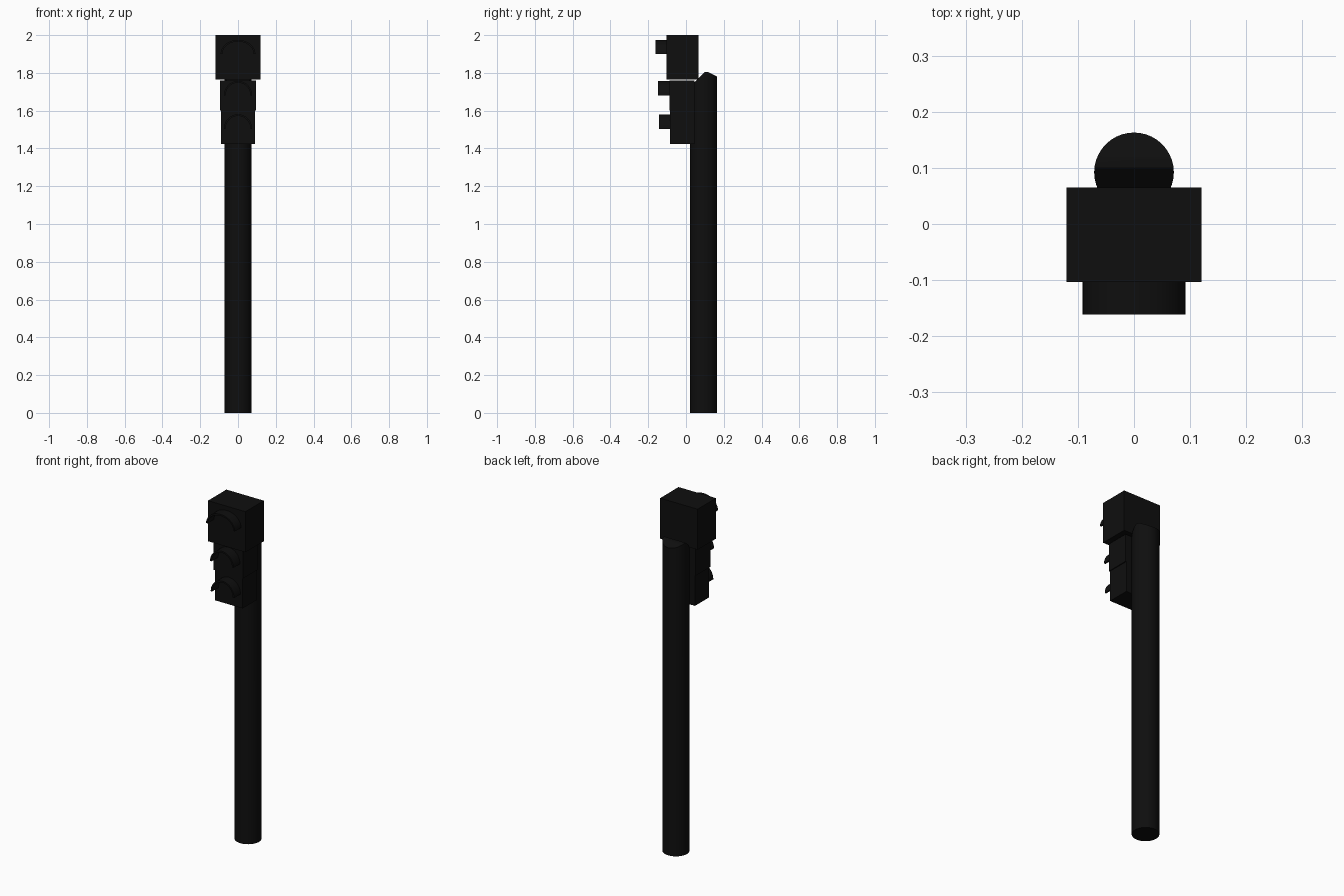
import bpy, bmesh, math
from mathutils import Vector

if "Cube" in bpy.data.objects:
    bpy.data.objects.remove(bpy.data.objects["Cube"])

black = bpy.data.materials.new("matte_black")
black.diffuse_color = (0.0045, 0.0045, 0.0045, 1)
black.use_nodes = True
black.node_tree.nodes["Principled BSDF"].inputs["Base Color"].default_value = black.diffuse_color


def finish(name, bm):
    bmesh.ops.recalc_face_normals(bm, faces=bm.faces)
    me = bpy.data.meshes.new(name)
    bm.to_mesh(me)
    bm.free()
    ob = bpy.data.objects.new(name, me)
    bpy.context.collection.objects.link(ob)
    me.materials.append(black)
    return ob


def smooth(ob):
    bpy.ops.object.select_all(action='DESELECT')
    ob.select_set(True)
    bpy.context.view_layer.objects.active = ob
    bpy.ops.object.shade_smooth_by_angle(angle=math.radians(35))


def box(name, w, y0, y1, z0, z1):
    bm = bmesh.new()
    bmesh.ops.create_cube(bm, size=1)
    for v in bm.verts:
        v.co = Vector((v.co.x * 2 * w, (y0 + y1) / 2 + v.co.y * (y1 - y0),
                       (z0 + z1) / 2 + v.co.z * (z1 - z0)))
    return finish(name, bm)


def visor(name, w, y0, y1, z0, z1, t=0.009, n=20):
    # thin half-ring hood, extruded forward from the housing
    bm = bmesh.new()
    rows = []
    for i in range(n + 1):
        a = math.pi * i / n
        c, s = math.cos(a), math.sin(a)
        o = (w * c, z0 + (z1 - z0) * s)
        q = ((w - t) * c, z0 + (z1 - z0 - t) * s)
        rows.append([bm.verts.new((p[0], y, p[1]))
                     for p, y in ((o, y0), (o, y1), (q, y1), (q, y0))])
    for r, s in zip(rows, rows[1:]):
        for k in range(4):
            m = (k + 1) % 4
            bm.faces.new((r[k], r[m], s[m], s[k]))
    bm.faces.new(rows[0])
    bm.faces.new(rows[-1])
    smooth(finish(name, bm))


# pole with bevel-cut top, front and back
bm = bmesh.new()
bmesh.ops.create_cone(bm, cap_ends=True, segments=40, radius1=0.071,
                      radius2=0.071, depth=1.805)
bmesh.ops.translate(bm, verts=bm.verts, vec=(0, 0.092, 0.9025))
for co, no in (((0, 0.117, 1.805), (0, 0.5, 1)), ((0, 0.065, 1.77), (0, -1, 1))):
    r = bmesh.ops.bisect_plane(bm, geom=bm.verts[:] + bm.edges[:] + bm.faces[:],
                               plane_co=co, plane_no=Vector(no).normalized(),
                               clear_outer=True)
    cut = [e for e in r["geom_cut"] if isinstance(e, bmesh.types.BMEdge)]
    bmesh.ops.contextual_create(bm, geom=cut)
smooth(finish("pole", bm))

# stacked lamp housings, each with a hood: width, y range, z range, hood values
lamps = (("upper", 0.12, -0.103, 0.065, 1.765, 2.0, 0.092, -0.161, 1.90, 1.975),
         ("middle", 0.094, -0.088, 0.045, 1.60, 1.76, 0.075, -0.149, 1.68, 1.757),
         ("lower", 0.089, -0.084, 0.045, 1.424, 1.60, 0.075, -0.143, 1.503, 1.581))
for n, w, y0, y1, z0, z1, vw, vy, vz0, vz1 in lamps:
    box(n + "_lamp_housing", w, y0, y1, z0, z1)
    visor(n + "_lamp_hood", vw, vy, y0 + 0.001, vz0, vz1)
